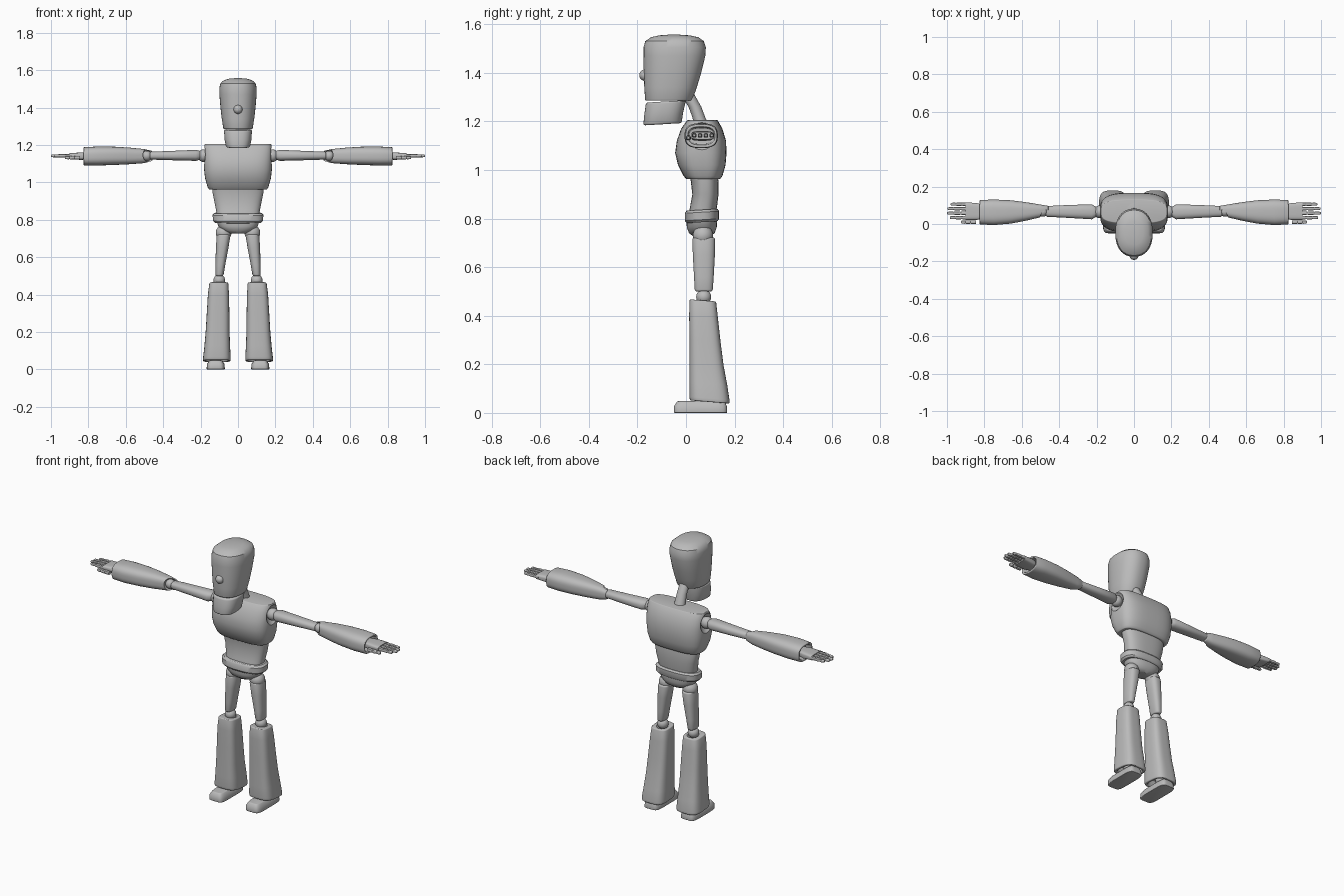
import bpy
import bmesh
import math

old = bpy.data.objects.get("Cube")
if old:
    bpy.data.objects.remove(old, do_unlink=True)

grey = bpy.data.materials.new("plain_grey")
grey.use_nodes = True
colour = (0.5, 0.5, 0.5, 1)
grey.diffuse_color = colour
grey.node_tree.nodes["Principled BSDF"].inputs["Base Color"].default_value = colour


def finish(name, bm, bevel=0, mirror=False, cuts=()):
    """Turn a bmesh into a finished, smoothly shaded object."""
    bmesh.ops.recalc_face_normals(bm, faces=bm.faces)
    mesh = bpy.data.meshes.new(name)
    bm.to_mesh(mesh)
    bm.free()
    mesh.materials.append(grey)
    ob = bpy.data.objects.new(name, mesh)
    bpy.context.collection.objects.link(ob)
    bpy.ops.object.select_all(action='DESELECT')
    ob.select_set(True)
    bpy.context.view_layer.objects.active = ob
    if bevel:
        mod = ob.modifiers.new("soft_edges", 'BEVEL')
        mod.width, mod.segments = bevel, 3
        mod.limit_method, mod.angle_limit = 'ANGLE', math.radians(50)
        bpy.ops.object.modifier_apply(modifier=mod.name)
    for cutter in cuts:
        mod = ob.modifiers.new("socket", 'BOOLEAN')
        mod.operation, mod.solver, mod.object = 'DIFFERENCE', 'EXACT', cutter
        bpy.ops.object.modifier_apply(modifier=mod.name)
        bpy.data.objects.remove(cutter, do_unlink=True)
    if mirror:
        mod = ob.modifiers.new("both_sides", 'MIRROR')
        mod.use_mirror_merge = False
        bpy.ops.object.modifier_apply(modifier=mod.name)
    bpy.ops.object.shade_smooth_by_angle(angle=math.radians(35))
    return ob


def add_loft(bm, rows, axis='z', power=2.0, slope=0.0, sides=40):
    """Skin rounded sections; a row is (t, u0, u1, v0, v1) or (t, half_u, v0, v1)."""
    rings = []
    for row in rows:
        if len(row) == 4:
            row = (row[0], -row[1], row[1], row[2], row[3])
        t, u0, u1, v0, v1 = row
        ring = []
        for i in range(sides):
            a = math.tau * (i + 0.5) / sides
            c, s = math.cos(a), math.sin(a)
            u = (u0 + u1 + (u1 - u0) * math.copysign(abs(c) ** (2 / power), c)) / 2
            v = (v0 + v1 + (v1 - v0) * math.copysign(abs(s) ** (2 / power), s)) / 2
            co = (u, v, t + slope * (v - (v0 + v1) / 2)) if axis == 'z' else (t, u, v)
            ring.append(bm.verts.new(co))
        rings.append(ring)
    for a, b in zip(rings, rings[1:]):
        for i in range(sides):
            j = (i + 1) % sides
            bm.faces.new((a[i], a[j], b[j], b[i]))
    bm.faces.new(rings[0])
    bm.faces.new(rings[-1])


def loft(name, rows, axis='z', power=2.0, slope=0.0, **kw):
    bm = bmesh.new()
    add_loft(bm, rows, axis, power, slope)
    return finish(name, bm, **kw)


def ball(name, centre, radius, **kw):
    bm = bmesh.new()
    bmesh.ops.create_uvsphere(bm, u_segments=24, v_segments=16, radius=radius)
    bmesh.ops.translate(bm, verts=bm.verts, vec=centre)
    return finish(name, bm, **kw)


# Head, jaw, nose and neck
loft("head", [(1.285, .078, -.168, .025), (1.34, .087, -.172, .045), (1.4, .094, -.174, .063),
              (1.47, .1, -.175, .08), (1.505, .1, -.175, .082), (1.53, .094, -.168, .074),
              (1.546, .076, -.145, .052), (1.554, .05, -.11, .015), (1.557, .02, -.07, -.03)],
     power=2.3, bevel=.005)
loft("jaw", [(1.188, .064, -.176, -.018), (1.23, .072, -.172, -.012), (1.282, .075, -.165, 0)],
     power=2.6, slope=.06, bevel=.008)
ball("nose", (0, -.168, 1.39), .024)
loft("neck", [(1.18, .034, .035, .095), (1.22, .03, .025, .078),
              (1.26, .028, .01, .063), (1.31, .028, -.02, .035)])
loft("neck_collar", [(1.18, .055, .015, .125), (1.205, .048, .02, .12)], bevel=.008)

# Chest with shoulder sockets
sockets = [ball("socket_cutter", (side * .23, .065, 1.14), .075) for side in (1, -1)]
loft("chest", [(.962, .155, .002, .14), (.975, .163, -.01, .15), (1.02, .176, -.033, .163),
               (1.07, .182, -.045, .167), (1.12, .183, -.038, .165), (1.17, .183, -.02, .15),
               (1.205, .178, .005, .13)],
     power=3.2, bevel=.008, cuts=sockets)

# Waist, belt and pelvis
loft("waist", [(.8, .112, .008, .12), (.85, .117, .017, .128), (.9, .127, .026, .134),
               (.95, .137, .02, .134), (.99, .138, .015, .13)], power=2.7)
loft("belt", [(.785, .125, .002, .13), (.795, .134, -.005, .137),
              (.826, .136, -.005, .137), (.836, .126, .002, .13)],
     power=2.6, slope=.06, bevel=.004)
loft("pelvis", [(.727, .045, .03, .1), (.74, .078, .012, .118), (.765, .105, .003, .127),
                (.81, .12, .002, .128)], power=2.4, bevel=.006)

# Legs
ball("hip_joints", (.077, .07, .73), .042, mirror=True)
loft("thighs", [(.5, .078, .121, .036, .11), (.56, .068, .121, .033, .114),
                (.65, .051, .118, .028, .119), (.722, .04, .114, .026, .12)],
     power=2.5, bevel=.008, mirror=True)
ball("knee_joints", (.1, .073, .477), .031, mirror=True)
loft("shins", [(.09, .06, .165, .035, .155), (.045, .055, .17, .03, .163),
               (.045, .04, .187, .016, .179), (.06, .039, .187, .014, .179),
               (.12, .042, .18, .014, .17), (.2, .045, .173, .014, .155),
               (.3, .046, .167, .014, .142), (.4, .048, .161, .013, .131),
               (.463, .052, .153, .015, .124)],
     power=3.4, slope=-.08, bevel=.005, mirror=True,
     cuts=[ball("knee_cutter", (.1, .08, .483), .038)])
ball("ankle_joints", (.118, .1, .07), .035, mirror=True)
loft("feet", [(0, .07, .168, -.05, .17), (.028, .072, .166, -.049, .168),
              (.048, .084, .154, -.036, .16)], power=5, bevel=.004, mirror=True)

# Arms
ball("shoulder_joints", (.183, .065, 1.143), .034, mirror=True)
loft("upper_arms", [(.2, .04, .09, 1.122, 1.168), (.225, .025, .105, 1.115, 1.174),
                    (.34, .032, .102, 1.118, 1.169), (.47, .039, .096, 1.122, 1.164)],
     axis='x', power=2.4, bevel=.006, mirror=True)
ball("elbow_joints", (.487, .066, 1.142), .027, mirror=True)
loft("forearms", [(.458, .045, .097, 1.115, 1.168), (.5, .036, .104, 1.103, 1.178),
                  (.58, .017, .117, 1.097, 1.186), (.66, .002, .127, 1.093, 1.191),
                  (.75, -.006, .131, 1.09, 1.192), (.826, -.002, .128, 1.091, 1.188),
                  (.826, .008, .119, 1.103, 1.177), (.79, .012, .115, 1.107, 1.173)],
     axis='x', power=2.8, bevel=.004, mirror=True,
     cuts=[ball("elbow_cutter", (.475, .05, 1.145), .037)])

# Hands: palm, four jointed fingers and a thumb
hand = bmesh.new()
add_loft(hand, [(.78, .035, .095, 1.125, 1.158), (.84, .022, .112, 1.12, 1.16),
                (.9, .022, .116, 1.126, 1.156)], 'x', 4, sides=24)


def digit(y, z, start, end, r):
    span = end - start
    rows = [(start + span * f, y - r * k, y + r * k, z - r * k, z + r * k)
            for f, k in ((0, 1), (.3, 1), (.36, .8), (.42, 1), (.65, .95),
                         (.7, .75), (.75, .9), (.95, .8), (1, .5))]
    add_loft(hand, rows, 'x', 3, sides=12)


for i, tip in enumerate((.985, 1, .997, .98)):
    digit(.034 + .024 * i, 1.142, .885, tip, .0095)
digit(.01, 1.132, .845, .925, .01)
finish("hands", hand, mirror=True)
